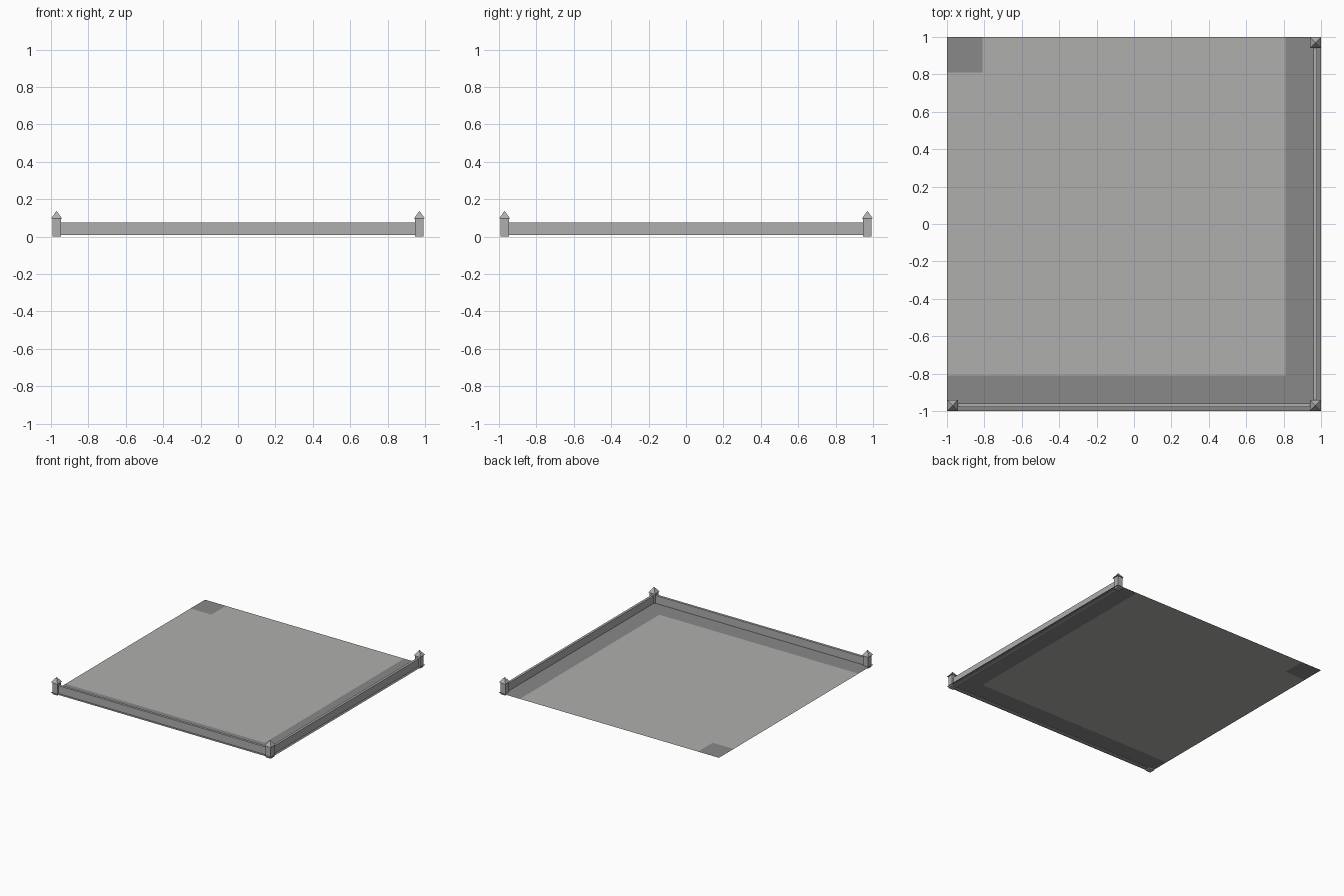
import bpy, bmesh
from mathutils import Matrix

if "Cube" in bpy.data.objects:
    bpy.data.objects.remove(bpy.data.objects["Cube"])


def material(name, rgb):
    m = bpy.data.materials.new(name)
    m.diffuse_color = (*rgb, 1)
    m.use_nodes = True
    m.node_tree.nodes["Principled BSDF"].inputs["Base Color"].default_value = m.diffuse_color
    return m


LIGHT = material("light_paving", (0.43, 0.43, 0.42))
DARK = material("dark_paving", (0.25, 0.25, 0.25))
STONE = material("wall_stone", (0.43, 0.43, 0.43))


def finish(name, bm, mats):
    me = bpy.data.meshes.new(name)
    bm.to_mesh(me)
    bm.free()
    for m in mats:
        me.materials.append(m)
    ob = bpy.data.objects.new(name, me)
    bpy.context.collection.objects.link(ob)
    return ob


def add_box(bm, x0, x1, y0, y1, z0, z1):
    size = Matrix.Diagonal((x1 - x0, y1 - y0, z1 - z0, 1))
    place = Matrix.Translation(((x0 + x1) / 2, (y0 + y1) / 2, (z0 + z1) / 2))
    bmesh.ops.create_cube(bm, size=1, matrix=place @ size)


# Ground sheet: cut at the paving edges, then coloured by position
GROUND_Z, EDGE = 0.012, 0.81
bm = bmesh.new()
bmesh.ops.create_grid(bm, x_segments=1, y_segments=1, size=1,
                      matrix=Matrix.Translation((0, 0, GROUND_Z)))
for axis in ((1, 0, 0), (0, 1, 0)):
    for s in (-EDGE, EDGE):
        bmesh.ops.bisect_plane(bm, geom=bm.verts[:] + bm.edges[:] + bm.faces[:],
                               plane_co=[a * s for a in axis], plane_no=axis)
for f in bm.faces:
    c = f.calc_center_median()
    border = c.x > EDGE or c.y < -EDGE
    corner = c.x < -EDGE and c.y > EDGE
    f.material_index = int(border or corner)
finish("ground", bm, [LIGHT, DARK])

# Low walls along the front and right edges
P = 0.97
bm = bmesh.new()
add_box(bm, -0.95, 0.95, -0.979, -0.959, 0.008, 0.076)
finish("front_wall", bm, [STONE])
bm = bmesh.new()
add_box(bm, 0.959, 0.979, -0.95, 0.95, 0.008, 0.076)
finish("right_wall", bm, [STONE])

# Corner posts with pyramid caps
for name, x, y in (("front_left", -P, -P), ("front_right", P, -P), ("back_right", P, P)):
    bm = bmesh.new()
    h = 0.023
    add_box(bm, x - h, x + h, y - h, y + h, 0, 0.096)
    finish(name + "_post", bm, [STONE])
    bm = bmesh.new()
    bmesh.ops.create_cone(
        bm, cap_ends=True, segments=4, radius1=0.03 * 2 ** 0.5, radius2=0, depth=0.042,
        matrix=Matrix.Translation((x, y, 0.117)) @ Matrix.Rotation(0.7853982, 4, 'Z'))
    finish(name + "_post_cap", bm, [STONE])
